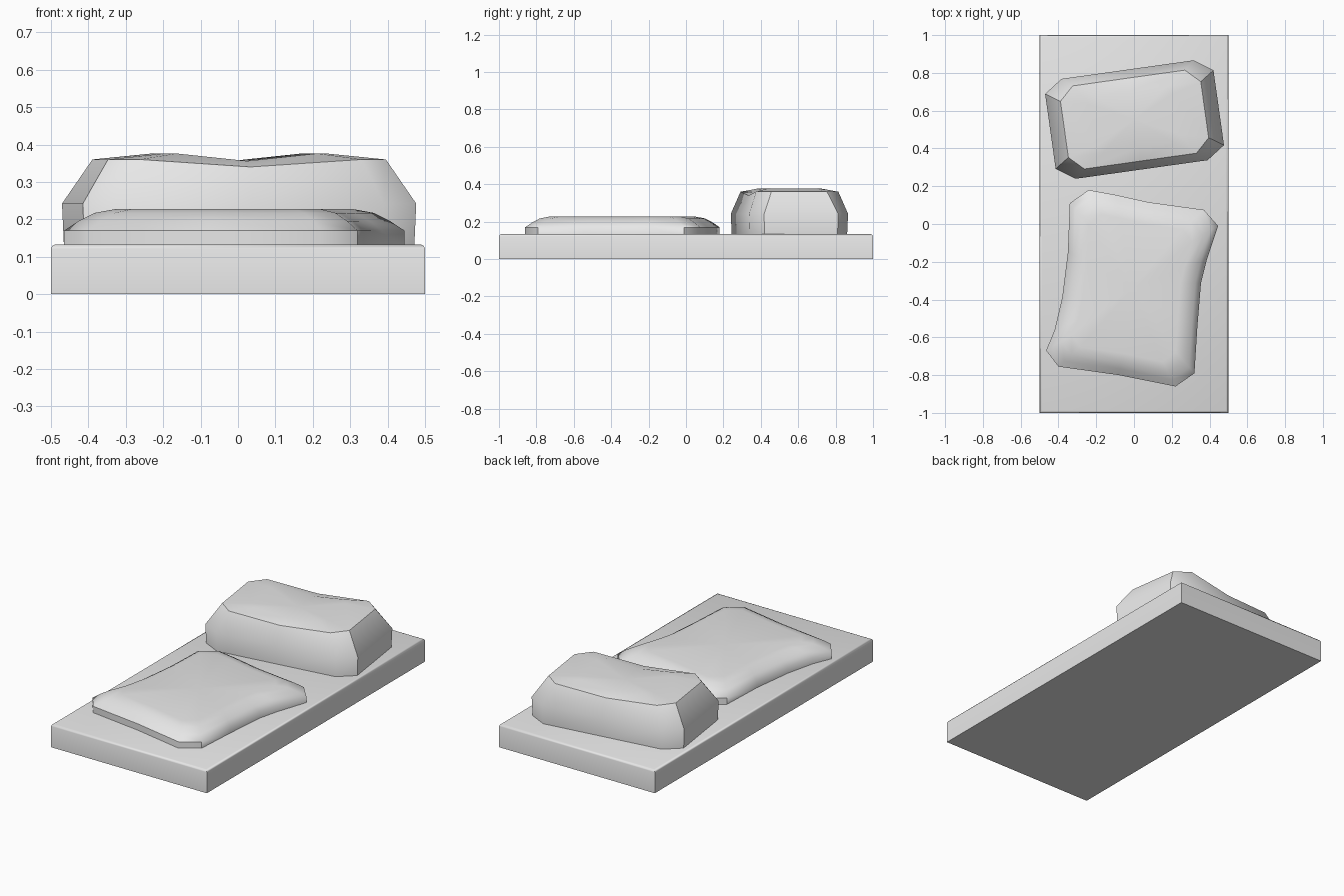
import bpy, bmesh, math
from mathutils import Matrix, Vector

cube = bpy.data.objects.get("Cube")
if cube:
    bpy.data.objects.remove(cube, do_unlink=True)

grey = bpy.data.materials.new("light_grey")
grey.use_nodes = True
grey.diffuse_color = (0.8, 0.8, 0.8, 1)
grey.node_tree.nodes["Principled BSDF"].inputs["Base Color"].default_value = (0.8, 0.8, 0.8, 1)

TOP = 0.133  # mattress height


def finish(bm, name, angle):
    bmesh.ops.recalc_face_normals(bm, faces=bm.faces)
    mesh = bpy.data.meshes.new(name)
    bm.to_mesh(mesh)
    bm.free()
    obj = bpy.data.objects.new(name, mesh)
    bpy.context.collection.objects.link(obj)
    mesh.materials.append(grey)
    bpy.ops.object.select_all(action="DESELECT")
    obj.select_set(True)
    bpy.context.view_layer.objects.active = obj
    bpy.ops.object.shade_smooth_by_angle(angle=math.radians(angle))
    return obj


def loft(rings, centre_z, centre=(0, 0)):
    """Skin stacked rings of points, with a flat base and a fanned crown."""
    bm = bmesh.new()
    loops = [[bm.verts.new(p) for p in ring] for ring in rings]
    n = len(loops[0])
    bm.faces.new(loops[0])
    for low, high in zip(loops, loops[1:]):
        for i in range(n):
            j = (i + 1) % n
            bm.faces.new((low[i], low[j], high[j], high[i]))
    mid = bm.verts.new((*centre, centre_z))
    for i in range(n):
        bm.faces.new((loops[-1][i], loops[-1][(i + 1) % n], mid))
    return bm


# Mattress: slab with softened top edges
bm = bmesh.new()
bmesh.ops.create_cube(bm, size=1, matrix=Matrix.Translation((0, 0, TOP / 2)) @ Matrix.Diagonal((1, 2, TOP, 1)))
rim = [e for e in bm.edges if all(v.co.z > TOP / 2 for v in e.verts)]
bmesh.ops.bevel(bm, geom=rim, offset=0.012, segments=2, profile=0.5, affect="EDGES")
finish(bm, "mattress", 50)


# Pillow: chamfered cushion, sagging across the middle, turned slightly
def pillow_ring(hx, hy, cx, cy, z, sag):
    right = [(cx, -hy), (hx, -cy), (hx, cy), (cx, hy)]
    left = [(-x, -y) for x, y in right]
    pts = right + [(0, hy)] + left + [(0, -hy)]
    return [(x, y, z - (sag if x == 0 else 0)) for x, y in pts]


bm = loft([
    pillow_ring(0.445, 0.262, 0.35, 0.197, TOP - 0.01, 0),
    pillow_ring(0.45, 0.267, 0.353, 0.2, 0.242, 0),
    pillow_ring(0.375, 0.222, 0.30, 0.15, 0.36, 0.02),
    pillow_ring(0.22, 0.15, 0.19, 0.11, 0.376, 0.02),
], 0.355)
bm.transform(Matrix.Translation((0.003, 0.553, 0)) @ Matrix.Rotation(math.radians(8), 4, "Z"))
finish(bm, "pillow", 38)

# Blanket: thin padded sheet with pulled-out corners
outline = [(-0.34, 0.11), (-0.24, 0.18), (-0.1, 0.155), (0.08, 0.115), (0.37, 0.075), (0.445, -0.01),
           (0.385, -0.19), (0.355, -0.31), (0.335, -0.55), (0.32, -0.79), (0.22, -0.86), (-0.08, -0.8),
           (-0.4, -0.755), (-0.465, -0.67), (-0.42, -0.56), (-0.38, -0.39), (-0.35, -0.15)]
middle = Vector((-0.01, -0.34))


def blanket_ring(inset, z):
    ring = []
    for p in outline:
        d = Vector(p) - middle
        ring.append((middle.x + d.x * (1 - inset / 0.42), middle.y + d.y * (1 - inset / 0.5), z))
    return ring


bm = loft([blanket_ring(0, TOP - 0.01), blanket_ring(0, 0.17), blanket_ring(0.035, 0.195),
           blanket_ring(0.075, 0.217), blanket_ring(0.125, 0.227)], 0.221, middle)
finish(bm, "blanket", 50)
